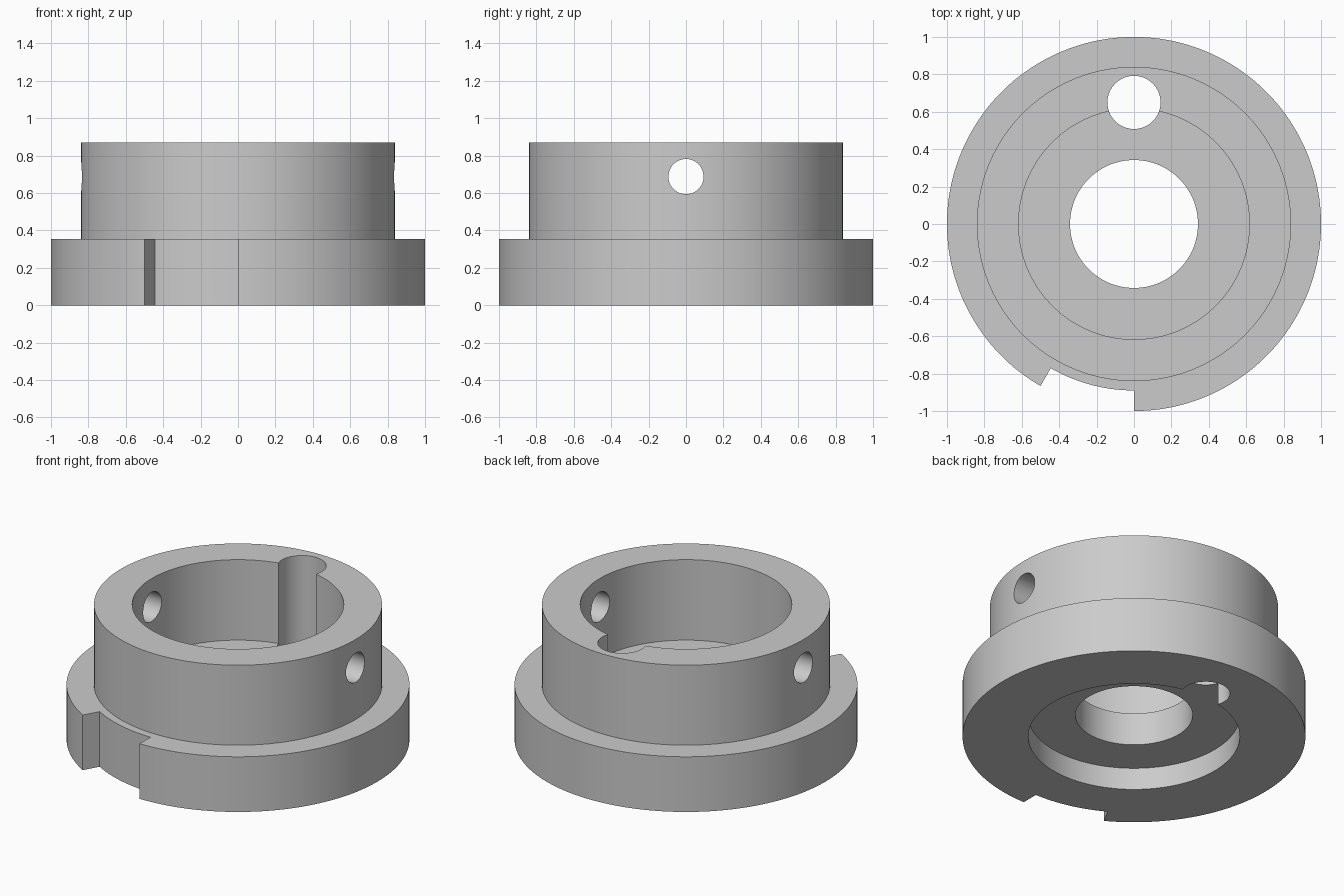
import bpy
import bmesh
from math import cos, sin, pi, radians

if "Cube" in bpy.data.objects:
    bpy.data.objects.remove(bpy.data.objects["Cube"], do_unlink=True)

SEGMENTS = 180
FLANGE_R, FLANGE_TOP = 1.0, 0.355
COLLAR_R, COLLAR_TOP = 0.84, 0.87
BORE_R, HOLE_R, WEB_BOTTOM = 0.617, 0.342, 0.142


def make_object(name, bm):
    bmesh.ops.recalc_face_normals(bm, faces=bm.faces)
    mesh = bpy.data.meshes.new(name)
    bm.to_mesh(mesh)
    bm.free()
    obj = bpy.data.objects.new(name, mesh)
    bpy.context.collection.objects.link(obj)
    return obj


def revolve(name, profile):
    """Turn a closed (radius, z) profile into a ring."""
    bm = bmesh.new()
    rings = []
    for i in range(SEGMENTS):
        a = 2 * pi * i / SEGMENTS
        rings.append([bm.verts.new((r * cos(a), r * sin(a), z)) for r, z in profile])
    n = len(profile)
    for i, ring in enumerate(rings):
        nxt = rings[(i + 1) % SEGMENTS]
        for j in range(n):
            k = (j + 1) % n
            bm.faces.new((ring[j], nxt[j], nxt[k], ring[k]))
    return make_object(name, bm)


def prism(name, outline, z0, z1):
    """Extrude a flat (x, y) outline upwards."""
    bm = bmesh.new()
    face = bm.faces.new([bm.verts.new((x, y, z0)) for x, y in outline])
    moved = bmesh.ops.extrude_face_region(bm, geom=[face])["geom"]
    verts = [v for v in moved if isinstance(v, bmesh.types.BMVert)]
    bmesh.ops.translate(bm, verts=verts, vec=(0, 0, z1 - z0))
    return make_object(name, bm)


def arc(radius, start, end, steps, cx=0.0, cy=0.0):
    angles = [radians(start + (end - start) * i / steps) for i in range(steps + 1)]
    return [(cx + radius * cos(a), cy + radius * sin(a)) for a in angles]


# Flanged collar with a web between the upper bore and lower recess
collar = revolve("flanged_collar", [
    (BORE_R, 0), (FLANGE_R, 0), (FLANGE_R, FLANGE_TOP), (COLLAR_R, FLANGE_TOP),
    (COLLAR_R, COLLAR_TOP), (BORE_R, COLLAR_TOP), (BORE_R, FLANGE_TOP - 0.003),
    (HOLE_R, FLANGE_TOP - 0.003), (HOLE_R, WEB_BOTTOM), (BORE_R, WEB_BOTTOM)])

# Rim notch, vertical pin hole and sideways cross hole
notch = prism("notch_cutter", arc(0.89, -120, -90, 15) + arc(1.2, -90, -120, 15), -0.1, 0.5)
pin_hole = prism("pin_hole_cutter", arc(0.142, 0, 360, 64, 0, 0.65)[:-1], -0.1, 1.0)
cross_hole = prism("cross_hole_cutter", arc(0.094, 0, 360, 48)[:-1], -1.2, 1.2)
cross_hole.rotation_euler = (0, pi / 2, 0)
cross_hole.location = (0, 0, 0.688)

cutters = [notch, pin_hole, cross_hole]
for cutter in cutters:
    cutter.hide_render = True
    mod = collar.modifiers.new(cutter.name, "BOOLEAN")
    mod.operation = "DIFFERENCE"
    mod.solver = "EXACT"
    mod.object = cutter

# Apply the cuts and tidy away the cutters
bpy.context.view_layer.update()
evaluated = collar.evaluated_get(bpy.context.evaluated_depsgraph_get())
cut_mesh = bpy.data.meshes.new_from_object(evaluated)
collar.modifiers.clear()
collar.data = cut_mesh
for cutter in cutters:
    bpy.data.objects.remove(cutter, do_unlink=True)

# Plain grey metal
grey = bpy.data.materials.new("plain_grey")
grey.use_nodes = True
colour = (0.6, 0.6, 0.6, 1)
grey.diffuse_color = colour
grey.node_tree.nodes["Principled BSDF"].inputs["Base Color"].default_value = colour
collar.data.materials.clear()
collar.data.materials.append(grey)

# Smooth curved walls, sharp rims
bpy.ops.object.select_all(action="DESELECT")
collar.select_set(True)
bpy.context.view_layer.objects.active = collar
bpy.ops.object.shade_smooth_by_angle(angle=radians(30))
